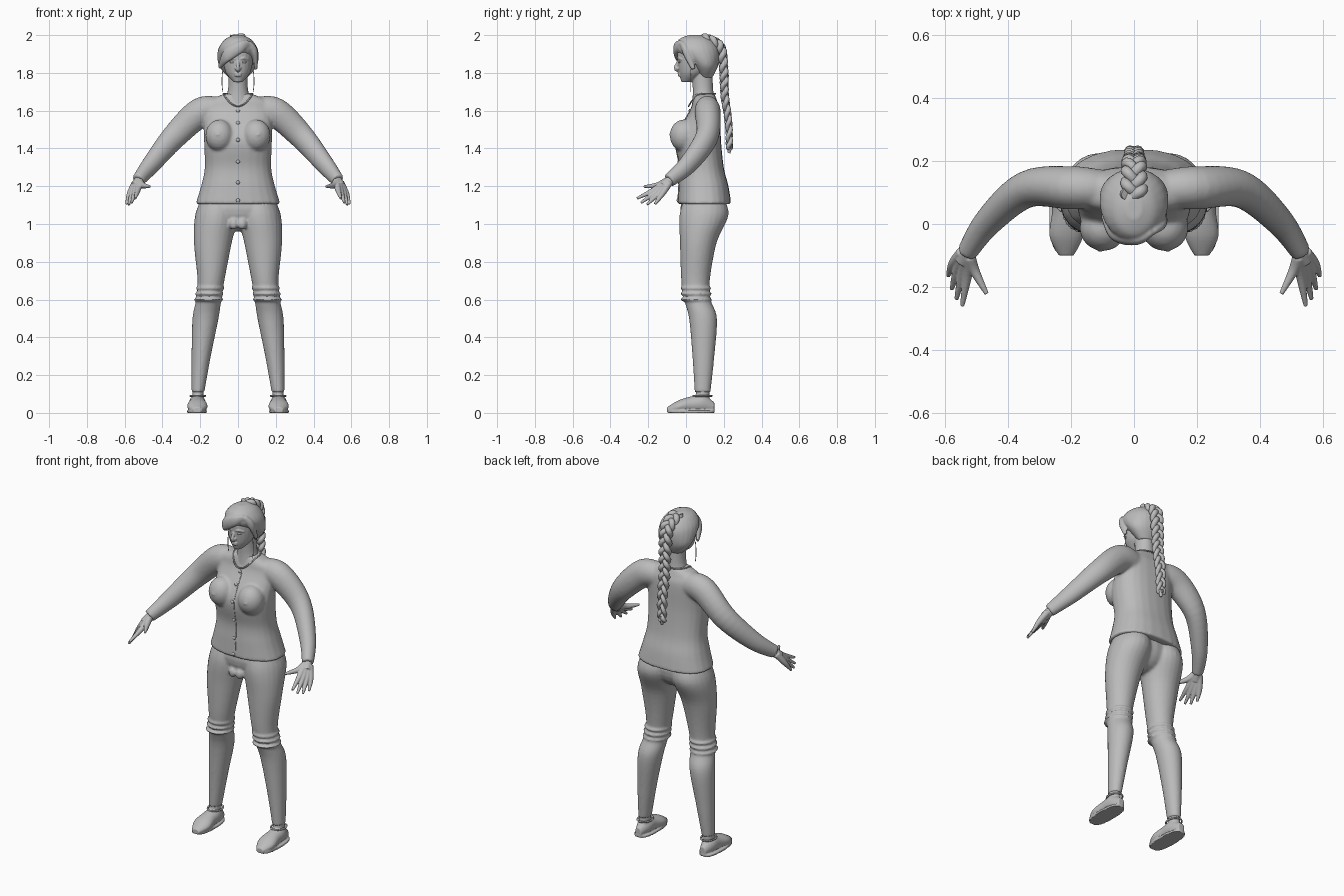
import bpy, bmesh, math
from mathutils import Vector, Matrix

cube = bpy.data.objects.get("Cube")
if cube:
    bpy.data.objects.remove(cube)

GREY = (.5, .5, .5, 1)
clay = bpy.data.materials.new("plain grey")
clay.use_nodes = True
clay.diffuse_color = GREY
clay.node_tree.nodes["Principled BSDF"].inputs["Base Color"].default_value = GREY

UP = Vector((0, 0, 1))
SIDES = {"right": -1, "left": 1}


def spline(rows, steps=6):
    """Smooth curve through a few rows of equal length."""
    padded = [rows[0], *rows, rows[-1]]
    result = []
    for quad in zip(padded, padded[1:], padded[2:], padded[3:]):
        for i in range(steps):
            t = i / steps
            result.append([q + t / 2 * (r - p + t * (2 * p - 5 * q + 4 * r - s + t * (3 * (q - r) + s - p)))
                           for p, q, r, s in zip(*quad)])
    return result + [list(rows[-1])]


def skin(bm, frames, sides=24, power=1):
    """Bridge rings given as (centre, u axis, v axis) and cap both ends."""
    rings = []
    for centre, u, v in frames:
        ring = []
        for i in range(sides):
            angle = math.tau * i / sides
            c, s = math.cos(angle), math.sin(angle)
            offset = u * math.copysign(abs(c) ** power, c) + v * math.copysign(abs(s) ** power, s)
            ring.append(bm.verts.new(centre + offset))
        rings.append(ring)
    for lower, upper in zip(rings, rings[1:]):
        for i in range(sides):
            bm.faces.new((lower[i - 1], lower[i], upper[i], upper[i - 1]))
    bm.faces.new(rings[0])
    bm.faces.new(rings[-1])


def stack(bm, rows, side=1, power=1):
    """Level rings: height, half width, front y, back y and, off centre, x."""
    frames = []
    for z, width, front, back, *x in spline(rows):
        centre = Vector((side * sum(x), (front + back) / 2, z))
        frames.append((centre, Vector((width, 0, 0)), Vector((0, (back - front) / 2, 0))))
    skin(bm, frames, power=power)


def tube(bm, rows, side=1, flat=1.0):
    """Rings square to a path: x, y, z, upright radius; flat scales the sideways radius."""
    rows = spline(rows)
    points = [Vector((side * x, y, z)) for x, y, z, radius in rows]
    frames = []
    for i, point in enumerate(points):
        tangent = points[min(i + 1, len(points) - 1)] - points[max(i - 1, 0)]
        across = tangent.cross(UP).normalized()
        radius = rows[i][-1]
        frames.append((point, across * radius * flat, across.cross(tangent).normalized() * radius))
    skin(bm, frames)


def ball(bm, centre, radii):
    matrix = Matrix.Translation(centre) @ Matrix.Diagonal((*radii, 1))
    bmesh.ops.create_uvsphere(bm, u_segments=20, v_segments=12, radius=1, matrix=matrix)


def finish(name, bm, voxel=None, soften=3):
    """Make the object; a voxel size blends its overlapping pieces into one skin."""
    bmesh.ops.recalc_face_normals(bm, faces=bm.faces)
    for face in bm.faces:
        face.smooth = True
    mesh = bpy.data.meshes.new(name)
    bm.to_mesh(mesh)
    bm.free()
    mesh.materials.append(clay)
    ob = bpy.data.objects.new(name, mesh)
    bpy.context.collection.objects.link(ob)
    if voxel:
        blend = ob.modifiers.new("blend", "REMESH")
        blend.mode, blend.voxel_size, blend.use_smooth_shade = "VOXEL", voxel, True
        relax = ob.modifiers.new("relax", "SMOOTH")
        relax.factor, relax.iterations = .5, soften
    return ob


def cord(name, points, thickness, taper=0.0, cyclic=False):
    curve = bpy.data.curves.new(name, "CURVE")
    curve.dimensions, curve.bevel_depth, curve.bevel_resolution = "3D", thickness, 3
    curve.use_fill_caps, curve.resolution_u = True, 3
    path = curve.splines.new("NURBS")
    path.points.add(len(points) - 1)
    for i, (target, point) in enumerate(zip(path.points, points)):
        target.co = (*point, 1)
        target.radius = 1 - taper * i / len(points)
    path.order_u, path.use_endpoint_u, path.use_cyclic_u = 3, not cyclic, cyclic
    curve.materials.append(clay)
    bpy.context.collection.objects.link(bpy.data.objects.new(name, curve))


# Blouse with bust and sleeves
bm = bmesh.new()
stack(bm, [(1.105, .225, -.045, .24), (1.2, .196, -.04, .225), (1.3, .176, -.035, .2),
           (1.45, .18, -.055, .185), (1.6, .18, .02, .18), (1.65, .165, .035, .165),
           (1.69, .07, .045, .15)], power=.85)
for side in SIDES.values():
    tube(bm, [(.1, .11, 1.6, .07), (.2, .115, 1.59, .078), (.34, .11, 1.46, .067),
              (.46, .01, 1.315, .052), (.53, -.09, 1.23, .037)], side, flat=.88)
    ball(bm, (side * .098, -.012, 1.468), (.075, .074, .085))
    ball(bm, (side * .107, -.08, 1.475), [.01] * 3)
blouse = finish("blouse", bm, .008, soften=5)

# Trousers: pelvis, legs and knee folds
bm = bmesh.new()
ball(bm, (0, .085, 1.08), (.215, .115, .12))
for side in SIDES.values():
    stack(bm, [(1.16, .08, 0, .19, .1), (1.05, .113, -.034, .225, .113), (.9, .1, -.032, .162, .133),
               (.7, .071, -.025, .126, .143), (.6, .067, -.01, .13, .155), (.5, .069, .016, .164, .172),
               (.3, .051, .034, .15, .195), (.11, .034, .046, .13, .212)], side)
    for i in range(3):
        ball(bm, (side * (.156 - .004 * i), .053, .6 + .03 * i), (.078, .085, .014))
    ball(bm, (side * .022, -.015, 1), (.025, .022, .03))
finish("trousers", bm, .008)

# Slip-on shoes around bare ankles: y, half width and half height from heel to toe
SHOE = [(.15, .02, .028), (.09, .042, .048), (.03, .046, .044), (-.04, .053, .033), (-.1, .024, .015)]
for name, side in SIDES.items():
    bm = bmesh.new()
    frames = [(Vector((side * .215, y, h)), Vector((w, 0, 0)), UP * h) for y, w, h in spline(SHOE)]
    skin(bm, frames)
    stack(bm, [(0, .052, -.1, .152, .217), (.014, .052, -.1, .152, .217)], side, power=.75)
    stack(bm, [(.05, .031, .05, .125, .212), (.14, .03, .054, .123, .212)], side)
    finish(name + "_shoe", bm, .004)
    loop = [math.tau * i / 16 for i in range(16)]
    cord(name + "_shoe_opening", [(side * .212 + .04 * math.cos(a), .087 + .05 * math.sin(a), .09)
                                  for a in loop], .005, cyclic=True)

# Hands: fingers fan evenly from the first to the last, the middle ones longer
WRIST = Vector((.522, -.105, 1.226)), Vector((.543, -.09, 1.218))
KNUCKLE = Vector((.53, -.17, 1.18)), Vector((.574, -.125, 1.16))
TIP = Vector((.545, -.26, 1.135)), Vector((.59, -.165, 1.105))
REACH = Vector((.004, -.012, -.015))
for name, side in SIDES.items():
    bm = bmesh.new()
    for i in range(4):
        wrist, knuckle, tip = (first.lerp(last, i / 3) for first, last in (WRIST, KNUCKLE, TIP))
        tip += REACH * math.sin(math.pi * i / 3)
        tube(bm, [(*wrist, .02), (*knuckle, .015), (*tip, .007)], side)
    tube(bm, [(*WRIST[0], .02), (.505, -.15, 1.205, .016), (.467, -.222, 1.198, .007)], side)
    tube(bm, [(.515, -.065, 1.245, .026), (.543, -.12, 1.2, .025)], side)
    finish(name + "_hand", bm, .0035)

# Head, neck and facial features
bm = bmesh.new()
stack(bm, [(1.61, .09, .03, .16), (1.7, .055, .036, .145), (1.8, .05, .03, .14)])
stack(bm, [(1.752, .024, -.024, .03), (1.8, .064, -.037, .1), (1.87, .08, -.045, .13),
           (1.92, .077, -.042, .13), (1.96, .05, 0, .1)])
tube(bm, [(0, -.036, 1.872, .006), (0, -.055, 1.825, .01), (0, -.04, 1.813, .009)])
for z in (1.786, 1.796):
    ball(bm, (0, -.035, z), (.02, .009, .0055))
for side in SIDES.values():
    ball(bm, (side * .01, -.046, 1.823), [.008] * 3)
    tube(bm, [(.012, -.042, 1.873, .005), (.032, -.038, 1.878, .006), (.056, -.02, 1.87, .004)], side)
finish("head", bm, .004, soften=2)
for name, side in SIDES.items():
    bm = bmesh.new()
    ball(bm, (side * .031, -.034, 1.857), (.014, .007, .006))
    finish(name + "_eye", bm)
    cord(name + "_loose_strand", [(side * x, .025, z) for x, z in ((.08, 1.82), (.09, 1.75), (.08, 1.7))],
         .002)

# Hair cap with a swept fringe
bm = bmesh.new()
stack(bm, [(1.775, .05, .075, .14), (1.84, .102, .03, .17), (1.92, .106, -.052, .174),
           (1.975, .072, -.04, .138), (2, .025, .015, .085)])
tube(bm, [(.06, -.025, 1.96, .015), (.01, -.05, 1.935, .03), (-.06, -.035, 1.89, .033),
          (-.098, .03, 1.83, .014)], flat=.55)
tube(bm, [(.06, -.025, 1.96, .014), (.09, 0, 1.91, .02), (.095, .04, 1.82, .012)], flat=.7)
finish("hair_cap", bm, .006)

# Three-strand braid down the back, woven about a path of y and z
path = spline([(.09, 1.985), (.18, 1.94), (.2, 1.81), (.205, 1.68), (.225, 1.54), (.23, 1.4)], steps=18)
for strand in range(3):
    points = []
    for i, (y, z) in enumerate(path):
        before, after = path[max(i - 1, 0)], path[min(i + 1, len(path) - 1)]
        outward = Vector((0, before[1] - after[1], after[0] - before[0])).normalized()
        done = i / len(path)
        phase = math.tau * (4.5 * done + strand / 3)
        size = 1.1 - .4 * done
        weave = Vector((.025 * math.sin(phase), 0, 0)) + outward * .011 * math.sin(2 * phase)
        points.append(Vector((0, y, z)) + weave * size)
    cord("braid_strand", points, .018, taper=.35)
cord("braid_tuft", [(0, .23, 1.43), (0, .232, 1.4), (0, .228, 1.375)], .018, taper=.9)

# Neckline, placket and buttons laid on the blouse
neckline = []
for i in range(24):
    angle = math.tau * i / 24
    dip = max(0, math.cos(angle)) ** 2
    neckline.append((.078 * math.sin(angle), .085 - .072 * math.cos(angle), 1.69 - .068 * dip))
cord("neckline", neckline, .004, cyclic=True)
surface = blouse.evaluated_get(bpy.context.evaluated_depsgraph_get())


def on_front(x, z):
    hit, point, normal, face = surface.ray_cast(Vector((x, -1, z)), Vector((0, 1, 0)))
    return point.copy() if hit else Vector((x, -.04, z))


cord("placket_edge", [on_front(.012, 1.12 + .025 * i) for i in range(20)], .0022)
for z in (1.6, 1.535, 1.445, 1.33, 1.22, 1.125):
    bm = bmesh.new()
    ball(bm, on_front(0, z), (.01, .006, .01))
    finish("button", bm)
